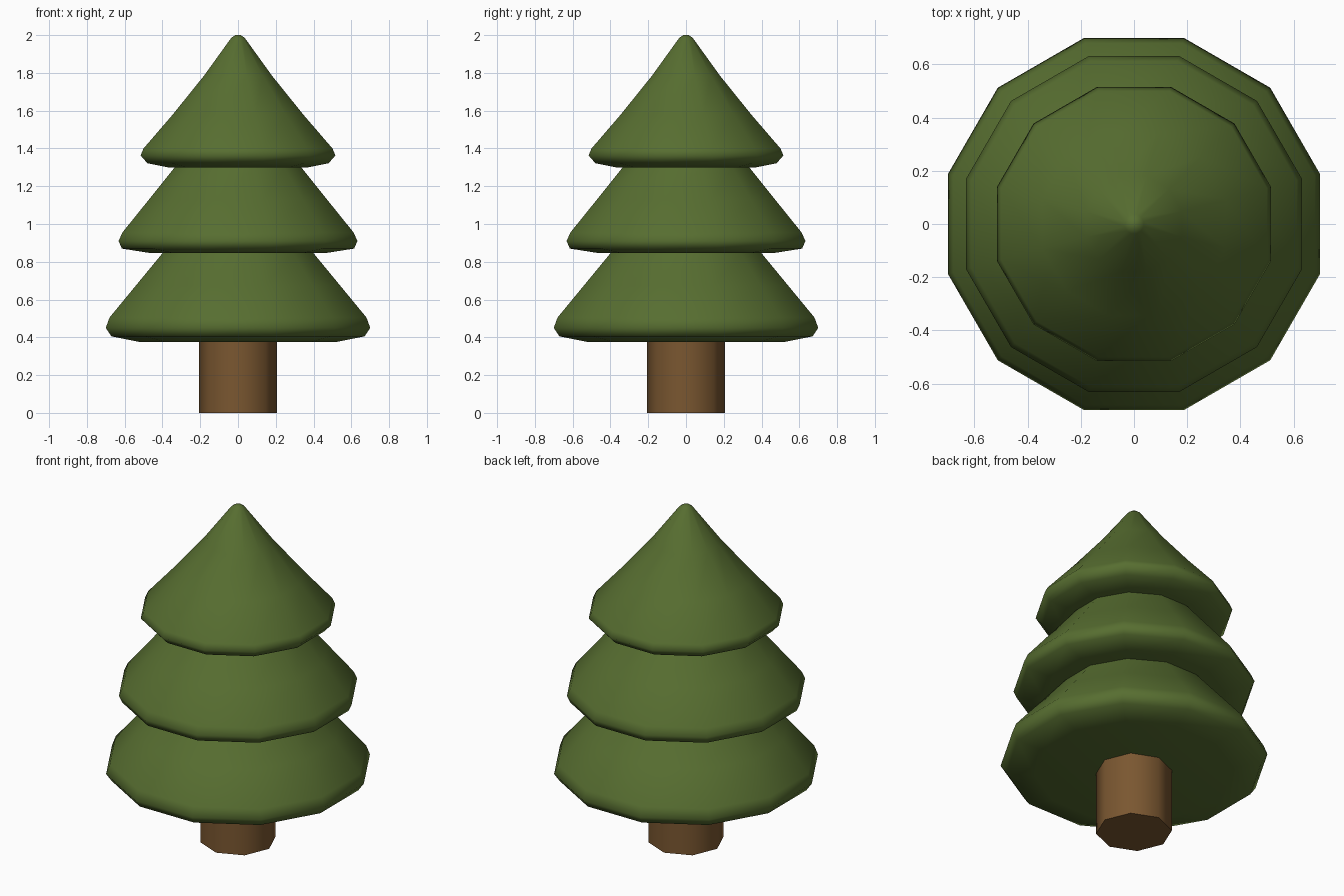
import bpy, bmesh, math

if "Cube" in bpy.data.objects:
    bpy.data.objects.remove(bpy.data.objects["Cube"])


def material(name, rgb):
    m = bpy.data.materials.new(name)
    m.diffuse_color = (*rgb, 1)
    m.use_nodes = True
    m.node_tree.nodes["Principled BSDF"].inputs["Base Color"].default_value = m.diffuse_color
    return m


green = material("pine green", (0.095, 0.155, 0.030))
brown = material("bark brown", (0.195, 0.095, 0.030))


def lathe(name, profile, sides, start, mat, smooth_angle):
    """Closed solid turned from (radius, z) rings listed bottom to top."""
    bm = bmesh.new()
    rings = []
    for r, z in profile:
        rings.append([bm.verts.new((r * math.cos(start + i * math.tau / sides),
                                    r * math.sin(start + i * math.tau / sides), z))
                      for i in range(sides)])
    for a, b in zip(rings, rings[1:]):
        for i in range(sides):
            j = (i + 1) % sides
            bm.faces.new((a[i], a[j], b[j], b[i]))
    bm.faces.new(rings[0][::-1])
    bm.faces.new(rings[-1])
    mesh = bpy.data.meshes.new(name)
    bm.to_mesh(mesh)
    bm.free()
    mesh.materials.append(mat)
    ob = bpy.data.objects.new(name, mesh)
    bpy.context.collection.objects.link(ob)
    bpy.ops.object.select_all(action='DESELECT')
    ob.select_set(True)
    bpy.context.view_layer.objects.active = ob
    bpy.ops.object.shade_smooth_by_angle(angle=math.radians(smooth_angle))
    return ob


# Foliage tiers: half-width across flats and height, with rounded rims
tiers = {
    "lower_branches": [(0.52, 0.375), (0.67, 0.405), (0.70, 0.45), (0.68, 0.505),
                       (0.54, 0.675), (0.40, 0.845), (0.29, 1.00)],
    "middle_branches": [(0.47, 0.847), (0.615, 0.87), (0.632, 0.91), (0.612, 0.955),
                        (0.475, 1.125), (0.335, 1.30), (0.24, 1.43)],
    "top_branches": [(0.37, 1.30), (0.48, 1.322), (0.516, 1.363), (0.50, 1.40),
                     (0.345, 1.58), (0.18, 1.785), (0.036, 1.985), (0.015, 2.0)],
}
flat_to_corner = 1 / math.cos(math.pi / 12)
for name, profile in tiers.items():
    lathe(name, [(r * flat_to_corner, z) for r, z in profile],
          12, math.pi / 12, green, 80)

# Octagonal trunk
lathe("trunk", [(0.206, 0.0), (0.206, 0.42)], 8, 0, brown, 60)
